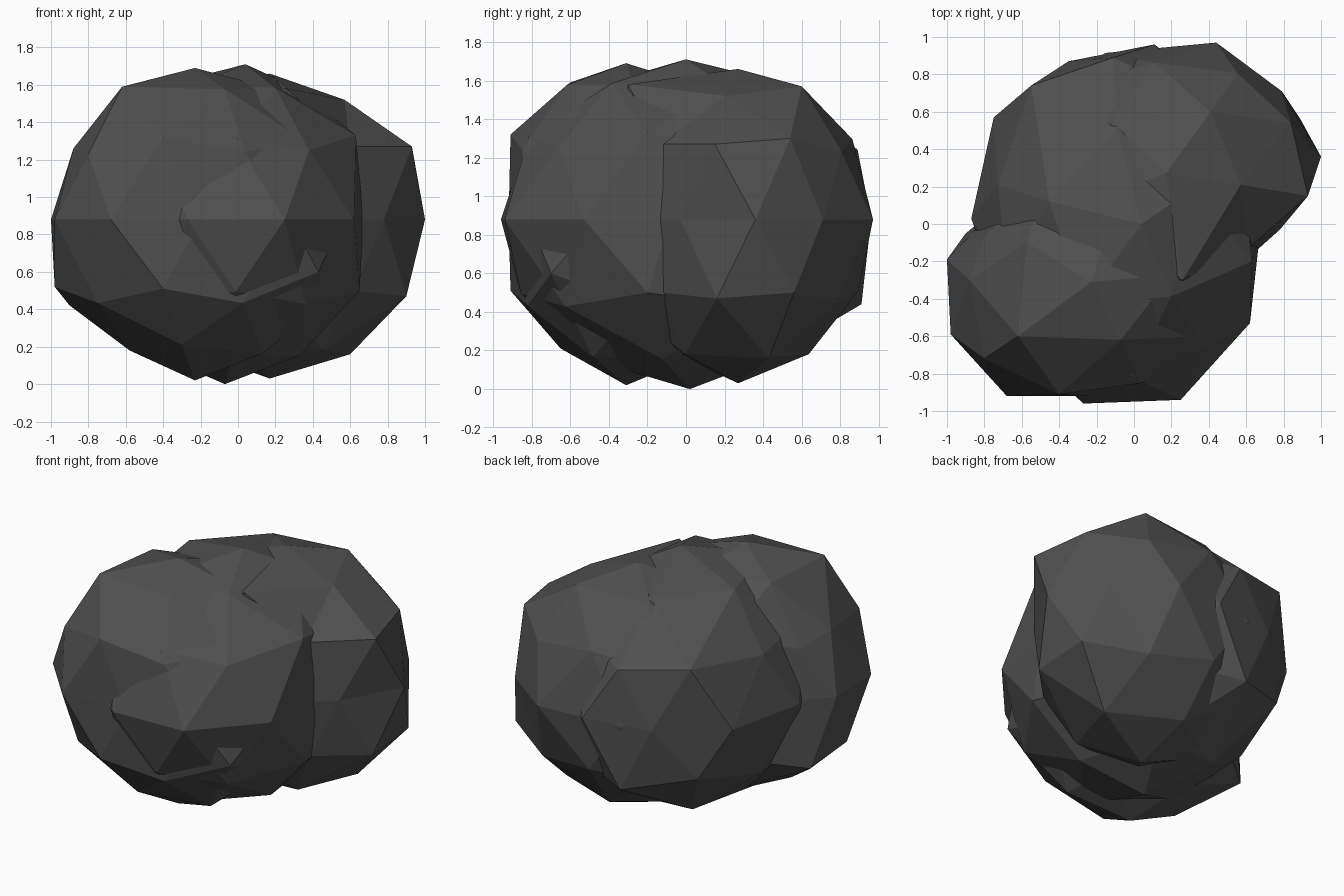
import bpy
import bmesh
from math import radians
from mathutils import Matrix, Vector

default_cube = bpy.data.objects.get("Cube")
if default_cube:
    bpy.data.objects.remove(default_cube, do_unlink=True)

# One charcoal colour for the whole cluster
charcoal = bpy.data.materials.new("charcoal_grey")
charcoal.use_nodes = True
charcoal.diffuse_color = (0.08, 0.08, 0.08, 1)
shader = next(node for node in charcoal.node_tree.nodes if node.type == "BSDF_PRINCIPLED")
shader.inputs["Base Color"].default_value = charcoal.diffuse_color
shader.inputs["Roughness"].default_value = 0.9


def faceted_lobe(name, centre, radii, turn, corners):
    """Stretched low-poly ball whose nearest vertices are pulled to a few corners."""
    bm = bmesh.new()
    bmesh.ops.create_icosphere(bm, subdivisions=2, radius=1)
    placement = (
        Matrix.Translation(centre)
        @ Matrix.Diagonal(radii).to_4x4()
        @ Matrix.Rotation(radians(turn), 4, "Z")
    )
    bmesh.ops.transform(bm, matrix=placement, verts=bm.verts)

    # Pull each chosen corner outward or inward, using every vertex only once
    available = list(bm.verts)
    for corner in map(Vector, corners):
        nearest = min(available, key=lambda vert: (vert.co - corner).length)
        nearest.co = corner
        available.remove(nearest)

    bmesh.ops.recalc_face_normals(bm, faces=bm.faces)
    mesh = bpy.data.meshes.new(name)
    bm.to_mesh(mesh)
    bm.free()
    mesh.materials.append(charcoal)
    lobe = bpy.data.objects.new(name, mesh)
    bpy.context.collection.objects.link(lobe)
    return lobe


# Front lobe, offset toward the model's right
faceted_lobe(
    "front_lobe",
    centre=Vector((-.22, -.29, .87)),
    radii=Vector((.8, .67, .83)),
    turn=3,
    corners=[
        (-.23, -.31, 1.69), (-.23, -.31, .02),
        (-1, -.19, .88), (-.98, -.59, .88), (-.68, -.92, .88),
        (-.98, -.33, .52), (-.8, -.72, 1.23), (-.62, -.6, 1.59),
        (-.4, -.91, 1.32), (-.4, -.91, .51), (-.2, -.92, .88),
        (-.88, -.3, 1.26), (-.8, -.07, 1.2), (-.74, .08, .88),
        (-.3, -.65, .21), (-.58, -.3, .18), (-.9, -.05, .42),
        (.43, -.7, .6),
    ],
)

# Middle lobe, long from front to back
faceted_lobe(
    "middle_lobe",
    centre=Vector((-.06, 0, .87)),
    radii=Vector((.77, .96, .84)),
    turn=22,
    corners=[
        (.04, 0, 1.71), (-.07, .02, 0),
        (.25, -.94, .88), (.62, -.53, .88), (.67, -.08, .88),
        (-.27, -.96, .88), (-.35, .87, .88), (-.75, .57, .88),
        (.11, .96, .88), (-.87, .03, .88),
        (.38, -.66, 1.25), (.63, -.2, 1.33), (.65, -.2, .5),
        (-.11, .89, 1.24), (-.55, .74, 1.3),
        (-.14, .91, .44), (-.57, .69, .54), (-.44, -.12, .16),
    ],
)

# Back lobe, offset toward the model's left
faceted_lobe(
    "back_lobe",
    centre=Vector((.17, .27, .87)),
    radii=Vector((.83, .7, .81)),
    turn=-13,
    corners=[
        (.17, .27, 1.66), (.17, .27, .03),
        (1, .36, .88), (.79, .71, .88), (.44, .97, .88),
        (.78, -.03, .88), (.5, -.28, .88),
        (.93, .15, 1.27), (.84, .54, 1.3), (.9, .16, .47),
        (.6, -.14, 1.27), (.62, -.13, .5), (.26, -.3, 1.58),
        (.89, .56, .5), (.41, .6, 1.57), (.57, .21, 1.52), (.6, .43, .16),
    ],
)
